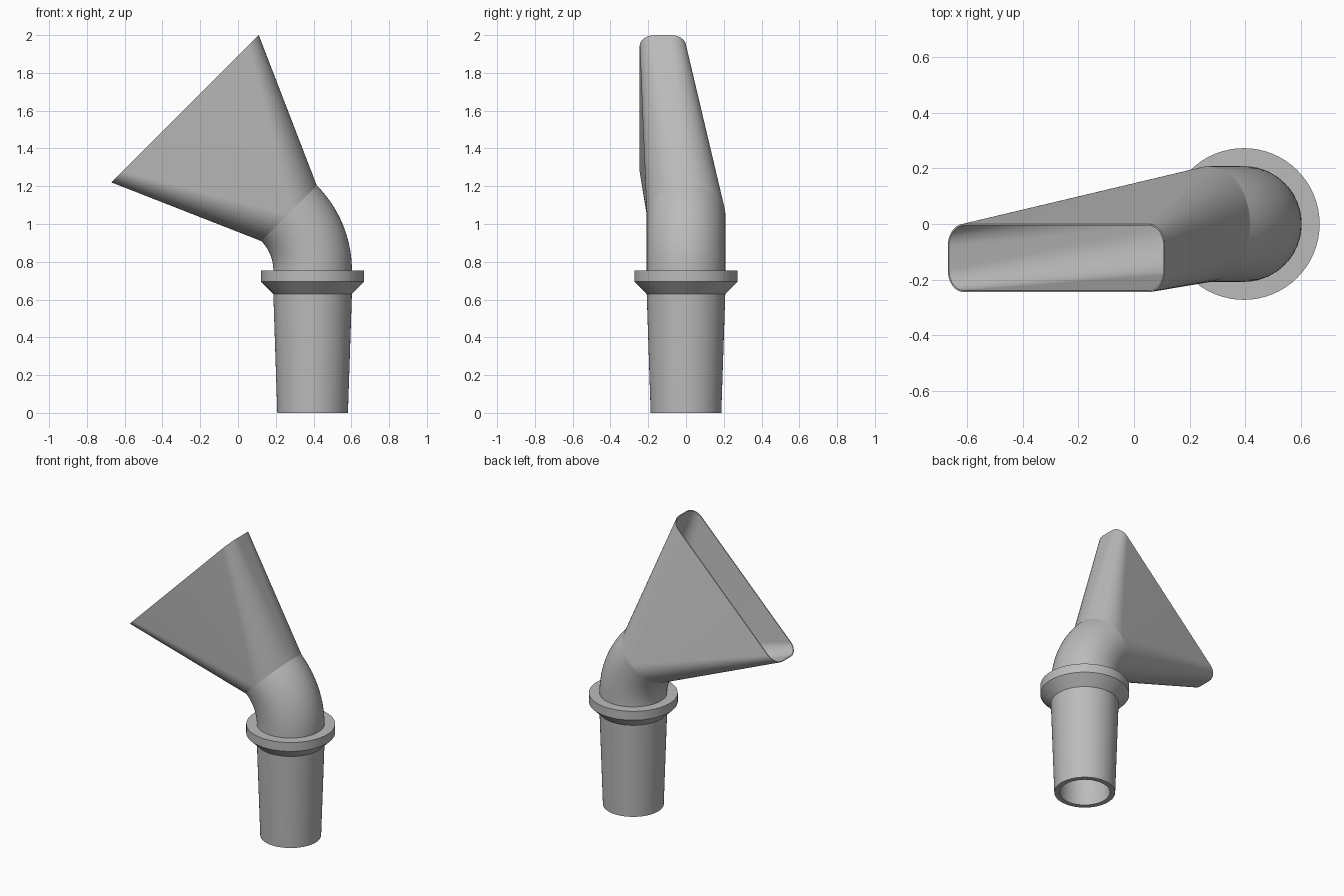
import bpy, bmesh
from math import sin, cos, pi, radians
from mathutils import Vector

cube = bpy.data.objects.get("Cube")
if cube:
    bpy.data.objects.remove(cube, do_unlink=True)

grey = bpy.data.materials.new("plain grey")
grey.use_nodes = True
colour = (0.5, 0.5, 0.5, 1)
grey.diffuse_color = colour
grey.node_tree.nodes["Principled BSDF"].inputs["Base Color"].default_value = colour

STEPS = 16          # segments per quarter turn
PIPE_X = 0.395      # axis of the upright pipe
OUTER, INNER = 0.208, 0.17
BEND = 0.427        # elbow centreline radius
COLLAR_TOP = 0.755
TURN = radians(45)


def ring(centre, tilt, a, b, r):
    """Rounded rectangle of half sizes a, b in a plane tilted about y; a = b = r is a circle."""
    u, v = Vector((cos(tilt), 0, sin(tilt))), Vector((0, 1, 0))
    pts = []
    for q, (sx, sy) in enumerate([(1, 1), (-1, 1), (-1, -1), (1, -1)]):
        for k in range(STEPS + 1):
            t = (q + k / STEPS) * pi / 2
            pts.append(Vector(centre) + u * (sx * (a - r) + r * cos(t))
                       + v * (sy * (b - r) + r * sin(t)))
    return pts


def loft(name, rings):
    """Skin the rings in order and back to the first, making a hollow walled part."""
    bm = bmesh.new()
    rows = [[bm.verts.new(p) for p in pts] for pts in rings]
    for i, low in enumerate(rows):
        high = rows[(i + 1) % len(rows)]
        n = len(low)
        for j in range(n):
            k = (j + 1) % n
            bm.faces.new((low[j], low[k], high[k], high[j]))
    bmesh.ops.remove_doubles(bm, verts=bm.verts, dist=1e-5)
    bmesh.ops.recalc_face_normals(bm, faces=bm.faces)
    mesh = bpy.data.meshes.new(name)
    bm.to_mesh(mesh)
    bm.free()
    mesh.materials.append(grey)
    mesh.shade_smooth()
    mesh.set_sharp_from_angle(angle=radians(30))
    obj = bpy.data.objects.new(name, mesh)
    bpy.context.collection.objects.link(obj)
    return obj


# Tapered pipe with its collar
profile = [(INNER, COLLAR_TOP), (0.155, 0), (0.187, 0), (OUTER, 0.63),
           (0.273, 0.695), (0.273, COLLAR_TOP)]
loft("pipe_and_collar", [ring((PIPE_X, 0, z), 0, r, r, r) for r, z in profile])


# Elbow
def bend_centre(t):
    return (PIPE_X - BEND + BEND * cos(t), 0, COLLAR_TOP + BEND * sin(t))


angles = [TURN * i / 16 for i in range(17)]
loft("elbow", [ring(bend_centre(t), t, OUTER, OUTER, OUTER) for t in angles]
     + [ring(bend_centre(t), t, INNER, INNER, INNER) for t in reversed(angles)])

# Flared flat nozzle with a thin open mouth
mouth = (-0.28, -0.1225, 1.61)
half_long, half_short, corner, lip = 0.5515, 0.1225, 0.08, 0.006
base = bend_centre(TURN)
loft("nozzle", [
    ring(base, TURN, OUTER, OUTER, OUTER),
    ring(mouth, TURN, half_long, half_short, corner),
    ring(mouth, TURN, half_long - lip, half_short - lip, corner - lip),
    ring(base, TURN, INNER, INNER, INNER),
])
